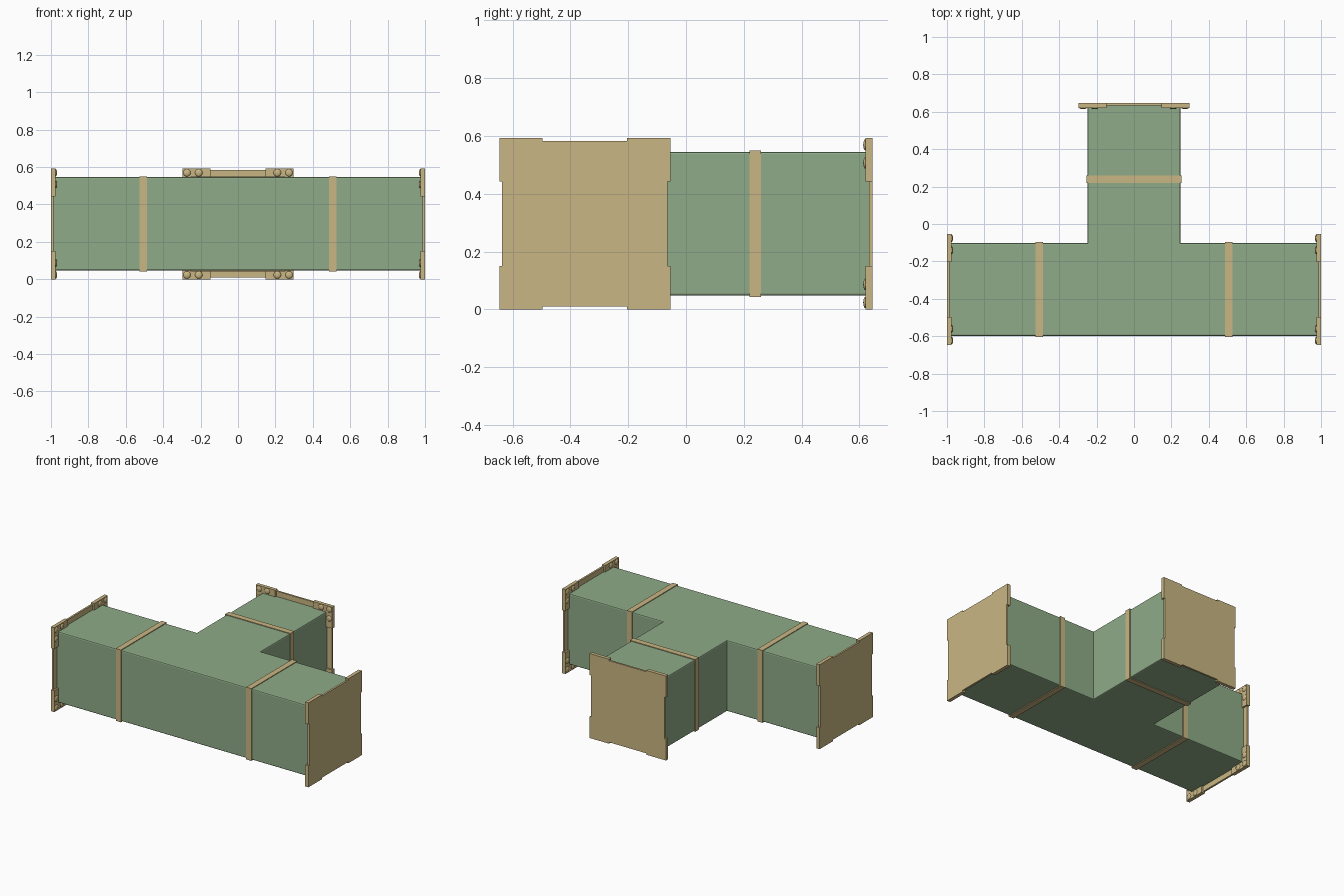
import bpy, bmesh, math
from mathutils import Matrix, Vector

if "Cube" in bpy.data.objects:
    bpy.data.objects.remove(bpy.data.objects["Cube"])

MID_Z, RUN_Y = 0.2965, -0.35      # height of the duct axis, depth of the main run
HALF, RIM = 0.249, 0.2965         # half widths of duct and flange
END_X, END_Y = 1.0, 0.6465        # outer faces of the flanges
PLATE, CORNER = 0.013, 0.025      # flange thicknesses


def material(name, rgb):
    mat = bpy.data.materials.new(name)
    mat.use_nodes = True
    mat.diffuse_color = (*rgb, 1)
    mat.node_tree.nodes["Principled BSDF"].inputs["Base Color"].default_value = (*rgb, 1)
    return mat


green = material("duct green", (0.275, 0.408, 0.246))
tan = material("flange tan", (0.591, 0.468, 0.227))


def finish(name, bm, mat, matrix=Matrix()):
    bmesh.ops.recalc_face_normals(bm, faces=bm.faces)
    mesh = bpy.data.meshes.new(name)
    bm.to_mesh(mesh)
    bm.free()
    mesh.materials.append(mat)
    obj = bpy.data.objects.new(name, mesh)
    obj.matrix_world = matrix
    bpy.context.collection.objects.link(obj)
    return obj


def prism(bm, points, offset):
    """Extrude a closed outline of 3D points along an offset."""
    face = bm.faces.new([bm.verts.new(p) for p in points])
    new = bmesh.ops.extrude_face_region(bm, geom=[face])["geom"]
    verts = [v for v in new if isinstance(v, bmesh.types.BMVert)]
    bmesh.ops.translate(bm, vec=offset, verts=verts)


# T-shaped duct with softened long edges
bm = bmesh.new()
ex, ey = END_X - PLATE, END_Y - PLATE
front, back = RUN_Y - HALF, RUN_Y + HALF
outline = [(-ex, front), (ex, front), (ex, back), (HALF, back),
           (HALF, ey), (-HALF, ey), (-HALF, back), (-ex, back)]
prism(bm, [(x, y, MID_Z - HALF) for x, y in outline], Vector((0, 0, 2 * HALF)))


def is_long_edge(edge):
    a, b = (v.co for v in edge.verts)
    mid = (a + b) / 2
    return abs(a.z - b.z) < 0.01 and abs(mid.x) < ex - 0.01 and mid.y < ey - 0.01


bmesh.ops.bevel(bm, geom=[e for e in bm.edges if is_long_edge(e)], offset=0.008,
                segments=2, profile=0.5, affect='EDGES')
finish("duct", bm, green)


# Bands wrapped round each arm, local x along the arm
def band(name, matrix):
    bm = bmesh.new()
    r, half_width = HALF + 0.005, 0.02
    loops = [[bm.verts.new((x, y * r, z * r)) for y, z in ((-1, -1), (1, -1), (1, 1), (-1, 1))]
             for x in (-half_width, half_width)]
    for i in range(4):
        j = (i + 1) % 4
        bm.faces.new((loops[0][i], loops[0][j], loops[1][j], loops[1][i]))
    obj = finish(name, bm, tan, matrix)
    solid = obj.modifiers.new("thickness", 'SOLIDIFY')
    solid.thickness = 0.012
    solid.offset = -1


# Flange: notched cover plate, raised corner brackets and domed rivets;
# local x points outward with the outer face at zero
def flange(name, matrix):
    bm = bmesh.new()
    a, b, c, leg = RIM, RIM - 0.01, 0.146, 0.25
    notched = []
    for turn in range(4):
        rot = Matrix.Rotation(turn * math.pi / 2, 2)
        notched += [rot @ Vector(p) for p in ((b, c), (a, c), (a, a), (c, a), (c, b))]
    prism(bm, [(0, p.x, p.y) for p in notched], Vector((-PLATE, 0, 0)))
    bracket = ((a, a), (c, a), (c, leg), (leg, leg), (leg, c), (a, c))
    for sy in (-1, 1):
        for sz in (-1, 1):
            prism(bm, [(-PLATE, y * sy, z * sz) for y, z in bracket],
                  Vector((PLATE - CORNER, 0, 0)))
            for y, z in ((0.273, 0.273), (0.21, 0.273), (0.273, 0.21)):
                place = Matrix.Translation((-CORNER, y * sy, z * sz))
                bmesh.ops.create_uvsphere(bm, u_segments=12, v_segments=8, radius=0.02,
                                          matrix=place @ Matrix.Diagonal((0.4, 1, 1, 1)))
    obj = finish(name, bm, tan, matrix)
    bpy.ops.object.select_all(action='DESELECT')
    obj.select_set(True)
    bpy.context.view_layer.objects.active = obj
    bpy.ops.object.shade_smooth_by_angle(angle=math.radians(35))


arms = (("left", 0, (END_X, RUN_Y), (0.507, RUN_Y)),
        ("right", math.pi, (-END_X, RUN_Y), (-0.507, RUN_Y)),
        ("back", math.pi / 2, (0, END_Y), (0, 0.24)))
for side, angle, end, strap in arms:
    turn = Matrix.Rotation(angle, 4, 'Z')
    flange(side + "_flange", Matrix.Translation((*end, MID_Z)) @ turn)
    band(side + "_band", Matrix.Translation((*strap, MID_Z)) @ turn)
